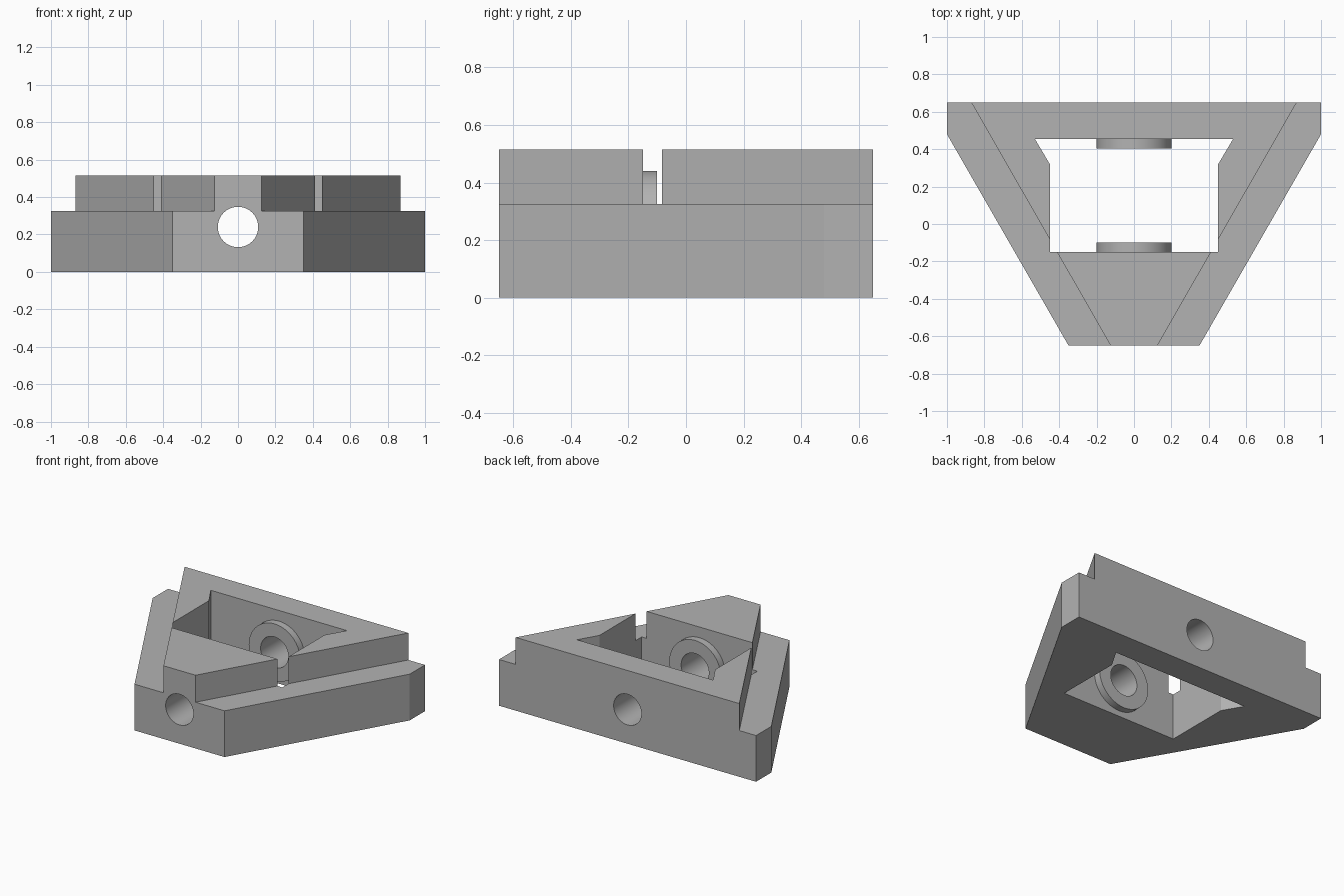
import bpy, bmesh, math
from mathutils import Matrix

if "Cube" in bpy.data.objects:
    bpy.data.objects.remove(bpy.data.objects["Cube"], do_unlink=True)

grey = bpy.data.materials.new("plain_grey")
grey.use_nodes = True
grey.diffuse_color = (0.45, 0.45, 0.45, 1)
grey.node_tree.nodes["Principled BSDF"].inputs["Base Color"].default_value = (0.45, 0.45, 0.45, 1)


def add_object(name, bm):
    bmesh.ops.recalc_face_normals(bm, faces=bm.faces)
    mesh = bpy.data.meshes.new(name)
    bm.to_mesh(mesh)
    bm.free()
    mesh.materials.append(grey)
    obj = bpy.data.objects.new(name, mesh)
    bpy.context.collection.objects.link(obj)
    return obj


def prism(name, outline, bottom, top):
    """Extrude a plan outline between two heights."""
    bm = bmesh.new()
    face = bm.faces.new([bm.verts.new((x, y, bottom)) for x, y in outline])
    grown = bmesh.ops.extrude_face_region(bm, geom=[face])["geom"]
    verts = [v for v in grown if isinstance(v, bmesh.types.BMVert)]
    bmesh.ops.translate(bm, verts=verts, vec=(0, 0, top - bottom))
    return add_object(name, bm)


def rod(name, radius, y0, y1, z=0.24):
    """Cylinder lying along y."""
    bm = bmesh.new()
    place = Matrix.Translation((0, (y0 + y1) / 2, z)) @ Matrix.Rotation(math.pi / 2, 4, "X")
    bmesh.ops.create_cone(bm, cap_ends=True, segments=64, radius1=radius,
                          radius2=radius, depth=y1 - y0, matrix=place)
    return add_object(name, bm)


def combine(target, tool, operation):
    tool.hide_render = True
    mod = target.modifiers.new(tool.name, "BOOLEAN")
    mod.operation = operation
    mod.solver = "EXACT"
    mod.object = tool
    bpy.context.view_layer.objects.active = target
    bpy.ops.object.modifier_apply(modifier=mod.name)
    bpy.data.objects.remove(tool, do_unlink=True)


def symmetric(half):
    """Complete a right-hand outline with its mirror image."""
    return half + [(-x, y) for x, y in reversed(half)]


# Tapered block
body = prism("bracket_body", symmetric([(0.35, -0.65), (1, 0.48), (1, 0.65)]), 0, 0.515)

# Slanted step along each side, leaving the raised centre
for side in (1, -1):
    step = [(0.039, -0.8), (1.3, -0.8), (1.3, 0.8), (0.956, 0.8)]
    cutter = prism("step_cutter", [(side * x, y) for x, y in step], 0.325, 0.7)
    combine(body, cutter, "DIFFERENCE")

# Central opening with flared rear corners
pocket = symmetric([(0.45, -0.15), (0.45, 0.32), (0.53, 0.455)])
combine(body, prism("pocket_cutter", pocket, -0.1, 0.7), "DIFFERENCE")

# Round bosses on the inner walls, then the bore through everything
combine(body, rod("front_boss", 0.2, -0.25, -0.1), "UNION")
combine(body, rod("rear_boss", 0.2, 0.405, 0.55), "UNION")
combine(body, rod("bore_cutter", 0.108, -0.8, 0.8), "DIFFERENCE")

bpy.ops.object.select_all(action="DESELECT")
body.select_set(True)
bpy.context.view_layer.objects.active = body
bpy.ops.object.shade_smooth_by_angle(angle=math.radians(25))
